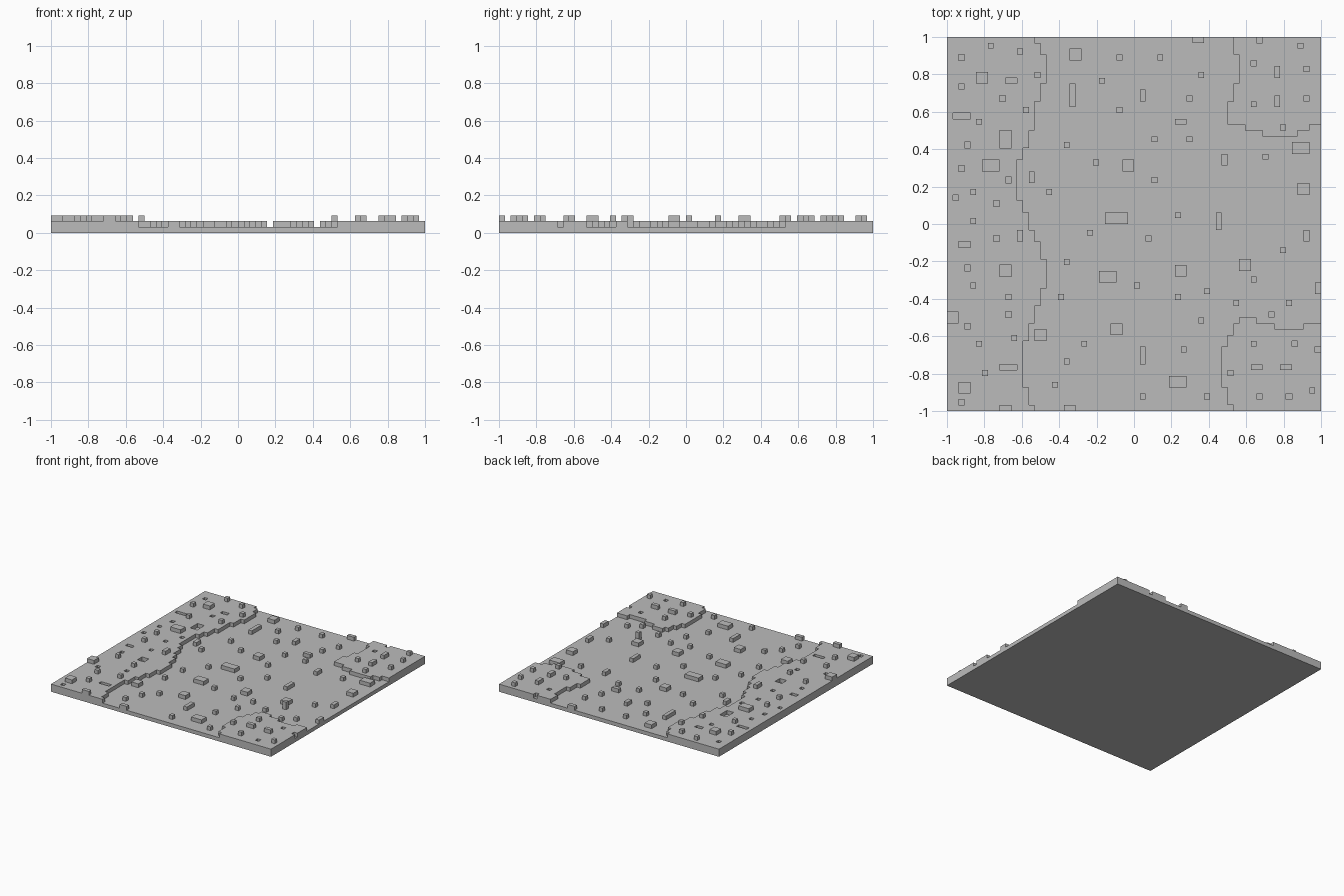
import bpy
import bmesh

cube = bpy.data.objects.get("Cube")
if cube:
    bpy.data.objects.remove(cube, do_unlink=True)

CELLS = 64
UNIT = 2 / CELLS          # edge length of one terrain block
LOW, HIGH = 1, 2          # ground levels, counted in blocks

stone = bpy.data.materials.new("stone_grey")
stone.use_nodes = True
colour = (0.5, 0.5, 0.5, 1)
stone.diffuse_color = colour
stone.node_tree.nodes["Principled BSDF"].inputs["Base Color"].default_value = colour


def point(col, row, level):
    """Grid position to model space; rows run from the back to the front."""
    return (col * UNIT - 1, 1 - row * UNIT, level * UNIT)


def add_quad(bm, *corners):
    bm.faces.new([bm.verts.new(point(*corner)) for corner in corners])


def finish(bm, name):
    bmesh.ops.remove_doubles(bm, verts=bm.verts, dist=UNIT / 100)
    mesh = bpy.data.meshes.new(name)
    bm.to_mesh(mesh)
    bm.free()
    mesh.materials.append(stone)
    obj = bpy.data.objects.new(name, mesh)
    bpy.context.collection.objects.link(obj)
    return obj


def add_block(bm, col, row, base, width=1, depth=1, height=1):
    """Box without a bottom, resting on the ground."""
    right, front, top = col + width, row + depth, base + height
    add_quad(bm, (col, front, top), (right, front, top), (right, row, top), (col, row, top))
    ring = [(col, front), (right, front), (right, row), (col, row)]
    for start, end in zip(ring, ring[1:] + ring[:1]):
        add_quad(bm, (*start, base), (*end, base), (*end, top), (*start, top))


# Ground levels: everything begins as lowland
level = [[LOW] * CELLS for _ in range(CELLS)]


def fill(col, row, width=1, depth=1, value=LOW):
    for r in range(row, row + depth):
        for c in range(col, col + width):
            level[r][c] = value


# Left plateau: width of the strip and the number of rows it holds for
left_runs = [(15, 1), (16, 2), (17, 5), (16, 3), (15, 5), (14, 3), (13, 2),
             (12, 7), (13, 2), (14, 3), (15, 2), (16, 3), (17, 5), (16, 3),
             (15, 3), (14, 3), (13, 8), (14, 3), (15, 1)]
row = 0
for width, depth in left_runs:
    fill(0, row, width, depth, HIGH)
    row += depth

# Corner plateaus on the right: first column, end column, rows
back_runs = [(49, 64, 3), (50, 64, 5), (49, 64, 3), (48, 64, 4), (51, 62, 1), (54, 60, 1)]
front_runs = [(50, 53, 1), (49, 56, 1), (49, 64, 1), (48, 64, 2), (47, 64, 7),
              (48, 64, 3), (49, 64, 1)]
for row, runs in ((0, back_runs), (48, front_runs)):
    for first, end, depth in runs:
        fill(first, row, end - first, depth, HIGH)
        row += depth
fill(61, 49, 3, 1, HIGH)

# Pits sunk into the plateaus: column, row, width, depth
pits = [(2, 3), (10, 7, 2), (9, 10), (1, 13, 3), (9, 16, 2, 3), (3, 18), (2, 22),
        (10, 24), (1, 27), (8, 28), (8, 34), (2, 35, 2), (3, 39), (9, 39, 2, 2),
        (10, 47), (3, 49), (9, 56, 3), (2, 62),
        (53, 0), (52, 4), (59, 52), (63, 53), (58, 61)]
for pit in pits:
    fill(*pit)

# Terrain surface: tops, step walls, outer sides and underside
terrain = bmesh.new()


def level_at(col, row):
    inside = 0 <= col < CELLS and 0 <= row < CELLS
    return level[row][col] if inside else 0


for r in range(CELLS):
    for c in range(CELLS):
        top = level[r][c]
        ring = [(c, r + 1), (c + 1, r + 1), (c + 1, r), (c, r)]
        add_quad(terrain, *[(*corner, top) for corner in ring])
        neighbours = [(c, r + 1), (c + 1, r), (c, r - 1), (c - 1, r)]
        for start, end, beside in zip(ring, ring[1:] + ring[:1], neighbours):
            foot = level_at(*beside)
            if foot < top:
                add_quad(terrain, (*start, foot), (*end, foot), (*end, top), (*start, top))
add_quad(terrain, (0, 0, 0), (CELLS, 0, 0), (CELLS, CELLS, 0), (0, CELLS, 0))
finish(terrain, "terrain")

# Single stones: column, row
lowland_singles = [
    (29, 3), (36, 3), (26, 7), (43, 6), (41, 10), (29, 12), (35, 17), (41, 17),
    (20, 18), (25, 21), (35, 24), (54, 20), (17, 26), (39, 30), (24, 33), (34, 34),
    (57, 36), (20, 38), (32, 42), (19, 44), (39, 44), (44, 43), (49, 45),
    (58, 45), (55, 47), (43, 48), (23, 52), (40, 53), (20, 55), (18, 59), (33, 61),
    (44, 61)]
plateau_singles = [
    (7, 1), (12, 2), (15, 6), (2, 8), (13, 12), (5, 14), (4, 26), (4, 31), (4, 42),
    (10, 44), (11, 51), (5, 52), (6, 57), (60, 1), (61, 5), (61, 10), (52, 11),
    (57, 15), (52, 52), (48, 57), (62, 60), (53, 61)]

# Longer slabs: column, row, width, depth
lowland_slabs = [
    (42, 0, 2, 1), (21, 2, 2, 2), (21, 8, 1, 4), (33, 9, 1, 2), (39, 14, 2, 1),
    (30, 21, 2, 2), (47, 20, 1, 2), (59, 18, 3, 2), (60, 25, 2, 2), (14, 23, 1, 2),
    (27, 30, 4, 2), (46, 30, 1, 3), (61, 33, 1, 2), (50, 38, 2, 2), (39, 39, 2, 2),
    (26, 40, 3, 2), (63, 42, 1, 2), (28, 49, 2, 2), (15, 50, 2, 2), (33, 53, 1, 3),
    (38, 58, 3, 2), (20, 63, 2, 1)]
plateau_slabs = [
    (5, 6, 2, 2), (6, 21, 3, 2), (12, 33, 1, 2), (0, 47, 2, 2), (2, 59, 2, 2),
    (9, 63, 2, 1), (56, 5, 1, 2), (56, 10, 1, 2), (52, 56, 2, 1), (57, 56, 2, 1)]


def build_stones(name, base, singles, slabs):
    bm = bmesh.new()
    for col, row in singles:
        add_block(bm, col, row, base)
    for col, row, width, depth in slabs:
        add_block(bm, col, row, base, width, depth)
    finish(bm, name)


build_stones("lowland_stones", LOW, lowland_singles, lowland_slabs)
build_stones("plateau_stones", HIGH, plateau_singles, plateau_slabs)

# One stone standing two blocks tall
pillar = bmesh.new()
add_block(pillar, 52, 41, LOW, height=2)
finish(pillar, "tall_stone")
